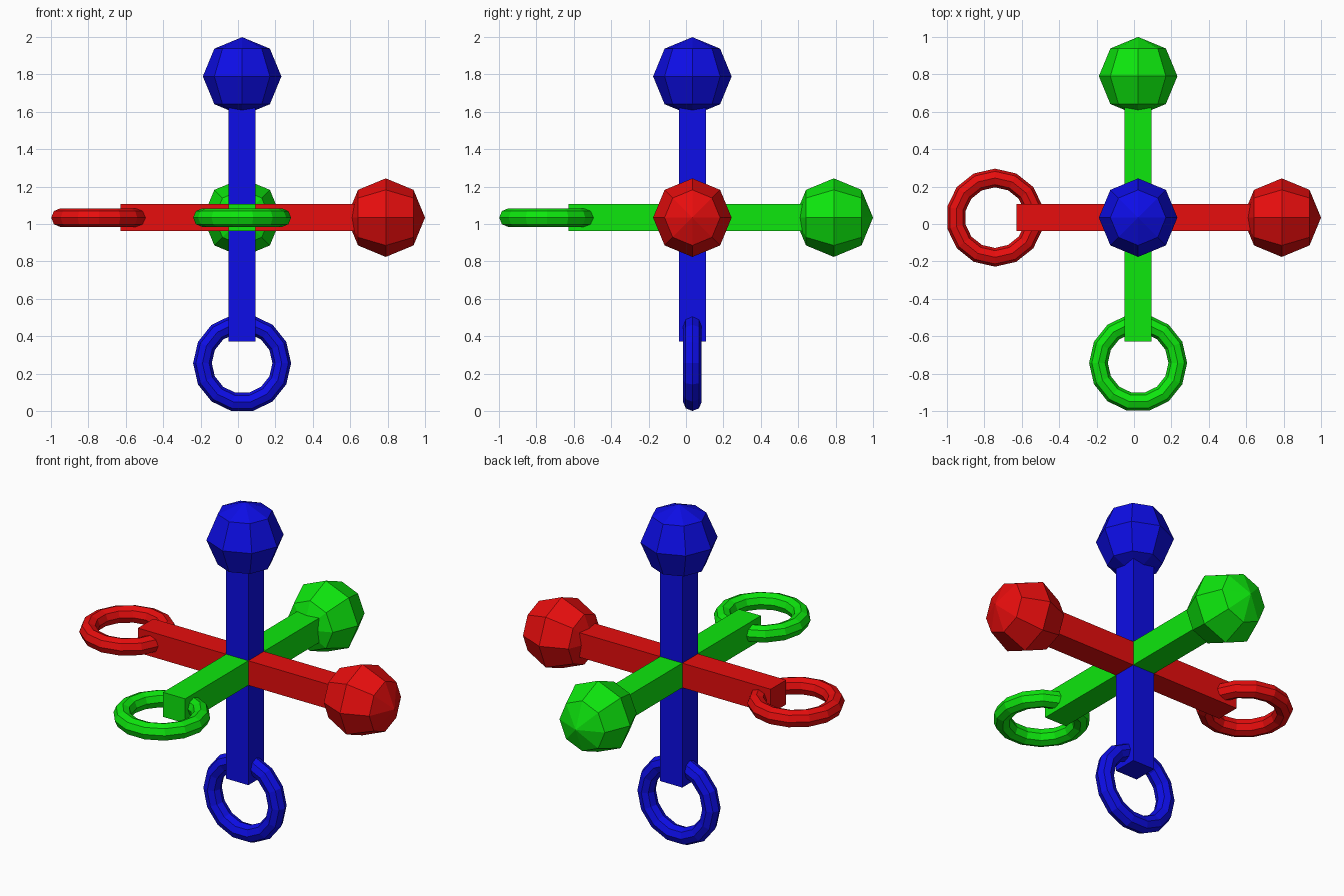
import bpy, bmesh, math
from mathutils import Matrix, Vector

if "Cube" in bpy.data.objects:
    bpy.data.objects.remove(bpy.data.objects["Cube"])

CENTRE = Vector((0.022, 0.034, 1.034))
BAR = 0.145          # square bar thickness
BALL_R = 0.21
RING_R, TUBE_R = 0.212, 0.05


def material(name, rgb):
    m = bpy.data.materials.new(name)
    m.diffuse_color = (*rgb, 1)
    m.use_nodes = True
    m.node_tree.nodes["Principled BSDF"].inputs["Base Color"].default_value = m.diffuse_color
    return m


def add_object(name, bm, matrix, mat):
    bm.transform(matrix)
    bmesh.ops.recalc_face_normals(bm, faces=bm.faces)
    mesh = bpy.data.meshes.new(name)
    bm.to_mesh(mesh)
    bm.free()
    mesh.materials.append(mat)
    bpy.context.collection.objects.link(bpy.data.objects.new(name, mesh))


def ring_mesh(major=14, minor=8):
    # low-poly ring lying in the local xz plane
    bm = bmesh.new()
    rows = []
    for i in range(major):
        a = 2 * math.pi * i / major
        row = []
        for j in range(minor):
            b = 2 * math.pi * j / minor
            r = RING_R + TUBE_R * math.cos(b)
            row.append(bm.verts.new((r * math.cos(a), TUBE_R * math.sin(b), r * math.sin(a))))
        rows.append(row)
    for i in range(major):
        p, q = rows[i], rows[(i + 1) % major]
        for j in range(minor):
            k = (j + 1) % minor
            bm.faces.new((p[j], q[j], q[k], p[k]))
    return bm


def arm(colour, mat, axes, shift):
    # one bar with a ball at the positive end and a ring at the negative end
    m = Matrix.Translation(CENTRE) @ axes @ Matrix.Translation((0, 0, shift))

    bm = bmesh.new()
    low, high = -0.65, 0.72
    bmesh.ops.create_cube(bm, size=1, matrix=Matrix.Translation((0, 0, (low + high) / 2))
                          @ Matrix.Diagonal((BAR, BAR, high - low, 1)))
    add_object(colour + "_bar", bm, m, mat)

    bm = bmesh.new()
    bmesh.ops.create_uvsphere(bm, u_segments=8, v_segments=4, radius=BALL_R,
                              matrix=Matrix.Translation((0, 0, 0.768)))
    add_object(colour + "_ball", bm, m, mat)

    add_object(colour + "_ring", ring_mesh(), m @ Matrix.Translation((0, 0, -0.765)), mat)


red = material("red", (0.8, 0.004, 0.004))
green = material("green", (0.004, 0.8, 0.004))
blue = material("blue", (0.004, 0.004, 0.8))

# local z is the arm direction; both horizontal rings lie flat
along_x = Matrix(((0, 0, 1, 0), (1, 0, 0, 0), (0, 1, 0, 0), (0, 0, 0, 1)))
along_y = Matrix.Rotation(-math.pi / 2, 4, 'X')

arm("red", red, along_x, 0.0)
arm("green", green, along_y, -0.012)
arm("blue", blue, Matrix.Identity(4), -0.013)
